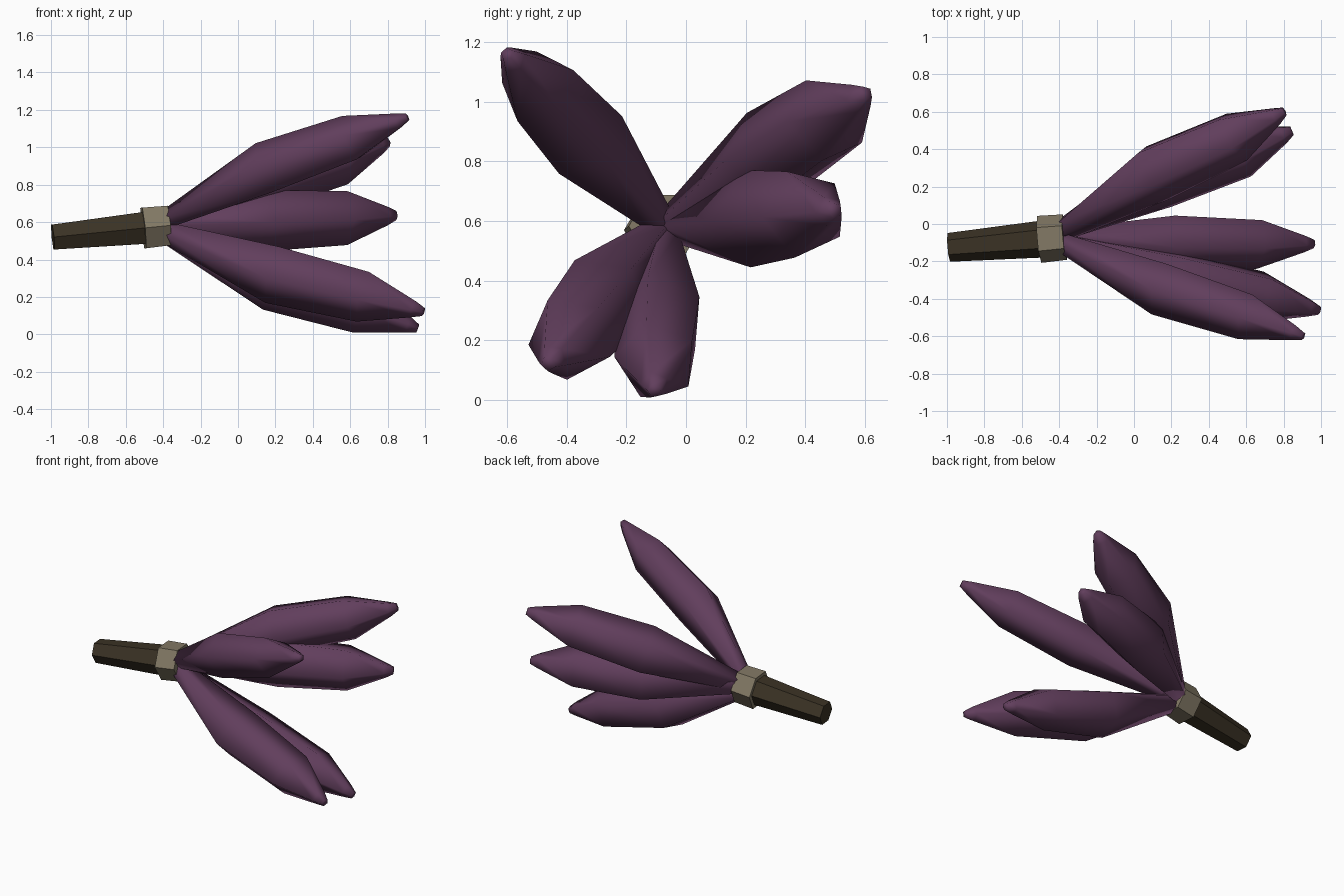
import bpy, bmesh, math
from mathutils import Vector

if "Cube" in bpy.data.objects:
    bpy.data.objects.remove(bpy.data.objects["Cube"], do_unlink=True)


def material(name, rgb):
    m = bpy.data.materials.new(name)
    m.use_nodes = True
    m.diffuse_color = (*rgb, 1)
    m.node_tree.nodes["Principled BSDF"].inputs["Base Color"].default_value = (*rgb, 1)
    return m


purple = material("dusky purple", (0.12, 0.048, 0.108))
bark = material("dark bark", (0.043, 0.032, 0.018))
tan = material("dry tan", (0.225, 0.19, 0.13))


def loft(name, rings, side, sides, mat, angle):
    """Skin (centre, radius) rings around an axis; side is the roll direction."""
    axis = (rings[-1][0] - rings[0][0]).normalized()
    u = (side - axis * side.dot(axis)).normalized()
    v = axis.cross(u)
    bm = bmesh.new()
    loops = []
    for centre, radius in rings:
        turns = [2 * math.pi * i / sides for i in range(sides)]
        loops.append([bm.verts.new(centre + (u * math.cos(a) + v * math.sin(a)) * radius)
                      for a in turns])
    for low, high in zip(loops, loops[1:]):
        for i in range(sides):
            j = (i + 1) % sides
            bm.faces.new((low[i], low[j], high[j], high[i]))
    bm.faces.new(loops[0][::-1])
    bm.faces.new(loops[-1])
    bmesh.ops.recalc_face_normals(bm, faces=bm.faces)
    mesh = bpy.data.meshes.new(name)
    bm.to_mesh(mesh)
    bm.free()
    mesh.materials.append(mat)
    ob = bpy.data.objects.new(name, mesh)
    bpy.context.collection.objects.link(ob)
    bpy.ops.object.select_all(action="DESELECT")
    ob.select_set(True)
    bpy.context.view_layer.objects.active = ob
    bpy.ops.object.shade_smooth_by_angle(angle=math.radians(angle))


# Stem and the collar that binds the pods to it
stem_end = Vector((-0.99, -0.125, 0.52))
hub = Vector((-0.37, -0.07, 0.582))
front = Vector((0, -1, 0))


def along(t):
    return stem_end.lerp(hub, t)


loft("stem", [(stem_end, 0.077), (along(0.85), 0.1)], front, 6, bark, 30)
loft("collar", [(along(0.78), 0.126), (along(1.0), 0.122)], front, 6, tan, 30)

# Pods: tip position, roll in degrees and thickness
pods = {
    "upper_front_pod": ((0.88, -0.59, 1.15), 36, 0.9),
    "upper_back_pod": ((0.78, 0.59, 1.02), 10, 1),
    "back_pod": ((0.82, 0.49, 0.635), 36, 1.03),
    "lower_front_pod": ((0.965, -0.455, 0.13), 34, 1),
    "bottom_pod": ((0.935, -0.105, 0.04), 53, 0.95),
}
# Pod profile: distance along, outward bulge, radius
profile = [(-0.01, 0, 0.06), (0.44, 0.05, 0.167), (0.79, 0.012, 0.148),
           (0.98, 0, 0.05), (1.02, 0, 0.025)]

for name, (tip, roll, thick) in pods.items():
    tip = Vector(tip)
    outward = Vector((0, tip.y - hub.y, tip.z - hub.z)).normalized()
    base = hub + outward * 0.05
    axis = (tip - base).normalized()
    outward = (outward - axis * outward.dot(axis)).normalized()
    rings = [(base.lerp(tip, t) + outward * bulge, r * thick) for t, bulge, r in profile]
    a = math.radians(roll)
    side = outward * math.cos(a) + axis.cross(outward) * math.sin(a)
    loft(name, rings, side, 5, purple, 80)
